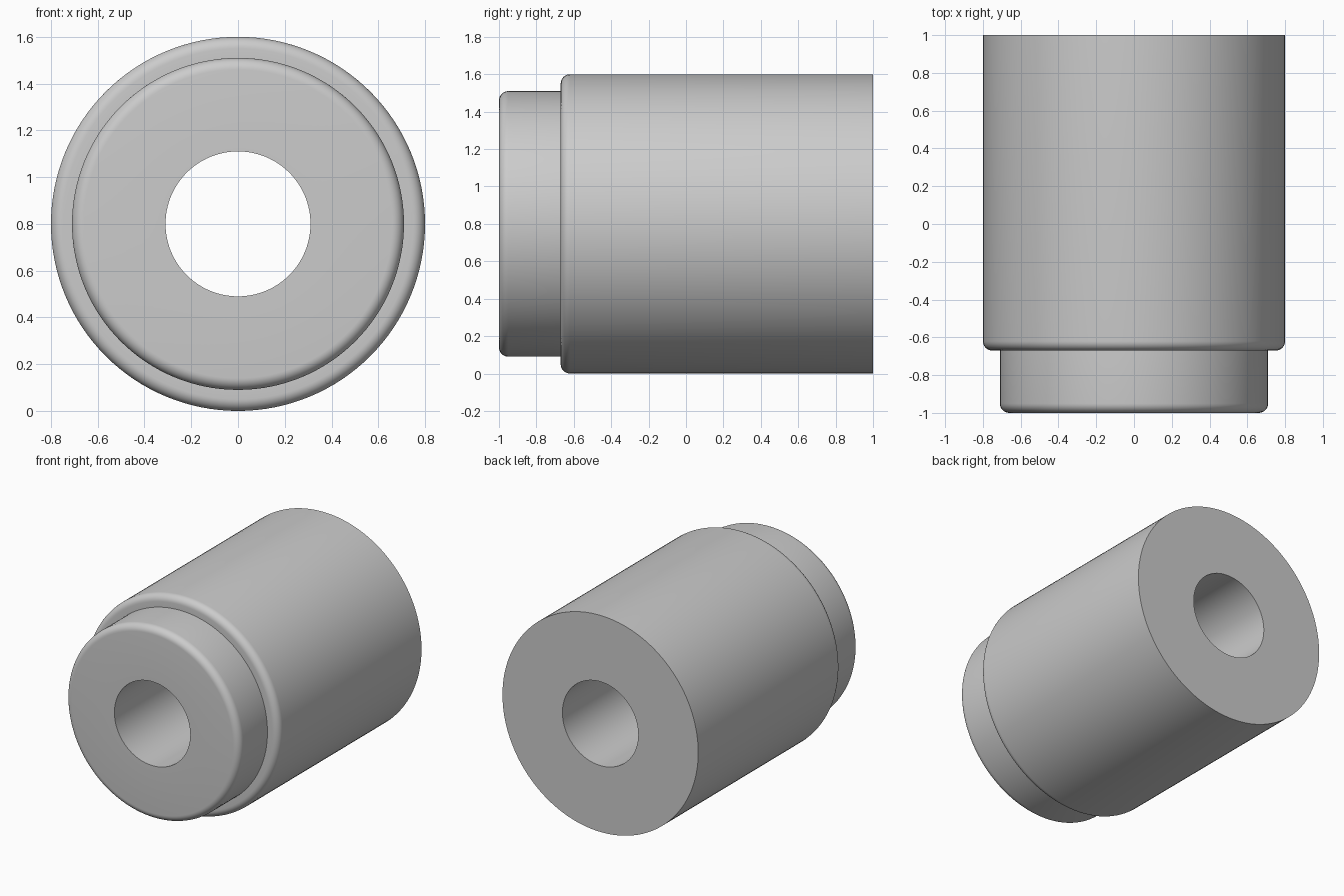
import bpy, bmesh, math

if "Cube" in bpy.data.objects:
    bpy.data.objects.remove(bpy.data.objects["Cube"])

STEPS = 128      # segments around the axis
AXIS_Z = 0.8     # height of the bushing axis
BORE, NECK, BODY = 0.31, 0.71, 0.80
FRONT, SHOULDER, BACK = -1.0, -0.67, 1.0
FILLET = 0.05


def fillet(radius, y, n=8):
    """Rounded outer front corner, as (radius, y) points."""
    pts = []
    for i in range(n + 1):
        a = math.pi / 2 * i / n
        pts.append((radius - FILLET + FILLET * math.sin(a),
                    y + FILLET - FILLET * math.cos(a)))
    return pts


# Closed cross-section: bore, stepped neck, body
profile = ([(BORE, FRONT)] + fillet(NECK, FRONT) + [(NECK, SHOULDER)]
           + fillet(BODY, SHOULDER) + [(BODY, BACK), (BORE, BACK)])

# Revolve the section around the y axis
bm = bmesh.new()
rings = []
for r, y in profile:
    rings.append([bm.verts.new((r * math.cos(2 * math.pi * k / STEPS), y,
                                AXIS_Z + r * math.sin(2 * math.pi * k / STEPS)))
                  for k in range(STEPS)])
for i, ring in enumerate(rings):
    nxt = rings[(i + 1) % len(rings)]
    for k in range(STEPS):
        j = (k + 1) % STEPS
        bm.faces.new((ring[k], ring[j], nxt[j], nxt[k]))
bmesh.ops.recalc_face_normals(bm, faces=bm.faces)

mesh = bpy.data.meshes.new("stepped_bushing")
bm.to_mesh(mesh)
bm.free()
bushing = bpy.data.objects.new("stepped_bushing", mesh)
bpy.context.collection.objects.link(bushing)

# Plain grey finish
grey = bpy.data.materials.new("light_grey")
grey.diffuse_color = (0.6, 0.6, 0.6, 1)
grey.use_nodes = True
grey.node_tree.nodes["Principled BSDF"].inputs["Base Color"].default_value = grey.diffuse_color
mesh.materials.append(grey)

# Smooth walls with crisp rims
bpy.context.view_layer.objects.active = bushing
bushing.select_set(True)
bpy.ops.object.shade_smooth_by_angle(angle=math.radians(30))
